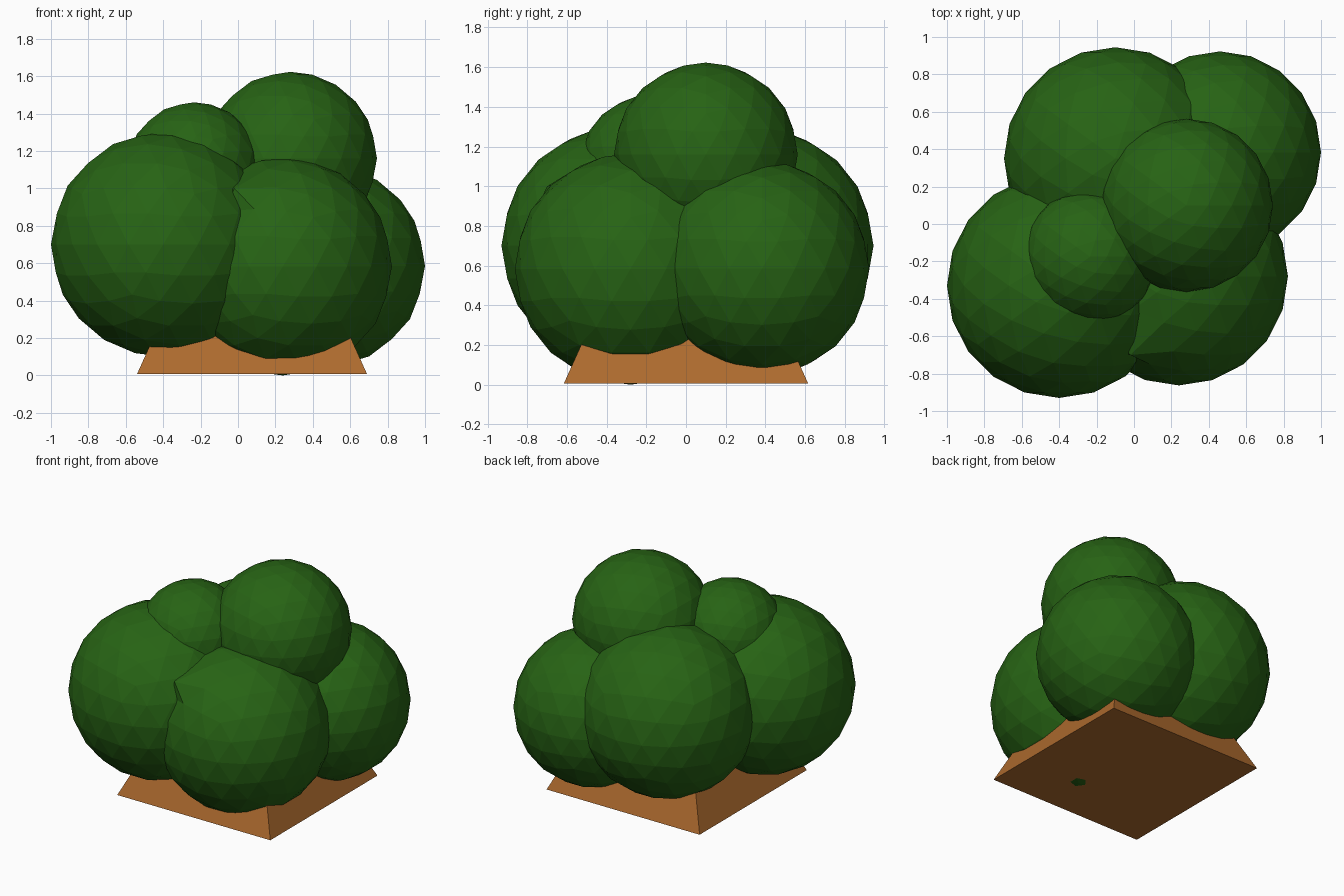
import bpy
import math
from mathutils import Vector

if "Cube" in bpy.data.objects:
    bpy.data.objects.remove(bpy.data.objects["Cube"])


def material(name, rgb):
    m = bpy.data.materials.new(name)
    m.diffuse_color = (*rgb, 1)
    m.use_nodes = True
    m.node_tree.nodes["Principled BSDF"].inputs["Base Color"].default_value = m.diffuse_color
    return m


leaf = material("leaf_green", (0.02, 0.125, 0.007))
earth = material("earth_brown", (0.42, 0.145, 0.027))

# Foliage: overlapping flat-faced balls (name, centre, radius)
BALLS = [
    ("foliage_front_left", (-0.40, -0.33, 0.70), 0.60),
    ("foliage_back_left", (-0.10, 0.35, 0.70), 0.595),
    ("foliage_front_right", (0.24, -0.28, 0.583), 0.583),
    ("foliage_back_right", (0.46, 0.383, 0.585), 0.54),
    ("foliage_top", (0.28, 0.10, 1.16), 0.463),
    ("foliage_upper_left", (-0.235, -0.175, 1.10), 0.36),
]
for name, centre, radius in BALLS:
    bpy.ops.mesh.primitive_ico_sphere_add(subdivisions=3, radius=radius, location=centre)
    ball = bpy.context.object
    ball.name = name
    ball.data.materials.append(leaf)

# Small raised corner on the front right ball
bush = bpy.data.objects["foliage_front_right"]
tip = Vector((-0.02, -0.70, 1.00)) - Vector(BALLS[2][1])
min(bush.data.vertices, key=lambda v: (v.co - tip).length).co = tip

# Planter base: square, sloping sides running up into the foliage
bpy.ops.mesh.primitive_cone_add(vertices=4, radius1=0.615 * math.sqrt(2),
                                radius2=0.345 * math.sqrt(2), depth=0.6,
                                location=(0.075, 0, 0.307),
                                rotation=(0, 0, math.pi / 4))
base = bpy.context.object
base.name = "base"
base.data.materials.append(earth)
